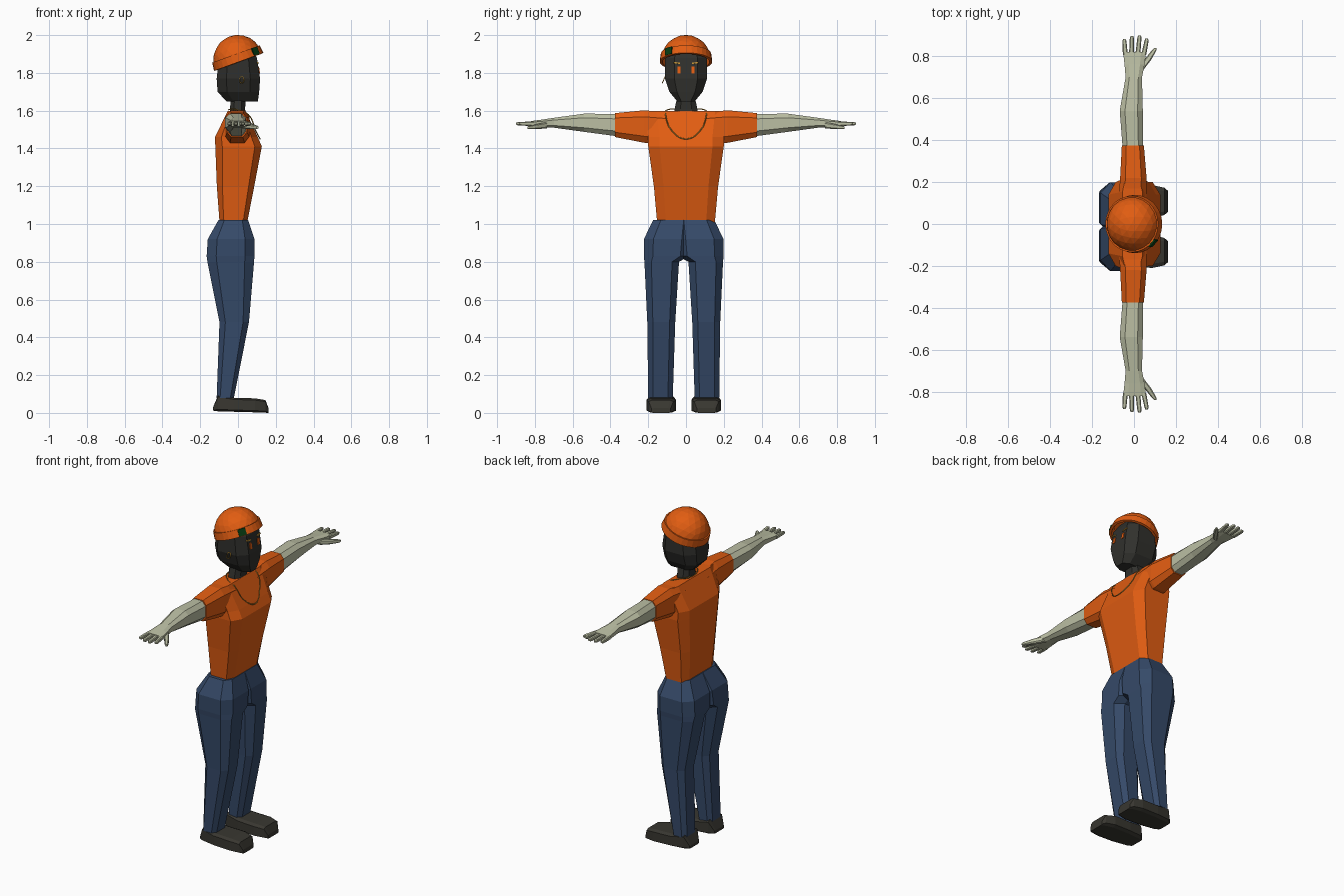
import bpy, bmesh, math
from mathutils import Matrix, Vector

cube = bpy.data.objects.get("Cube")
if cube:
    bpy.data.objects.remove(cube)


def material(name, *rgb):
    m = bpy.data.materials.new(name)
    m.use_nodes = True
    color = (*rgb, 1)
    m.diffuse_color = color
    m.node_tree.nodes["Principled BSDF"].inputs["Base Color"].default_value = color
    return m


ORANGE = material("orange cloth", 0.76, 0.11, 0.006)
DENIM = material("blue denim", 0.036, 0.068, 0.14)
PALE = material("pale skin", 0.50, 0.52, 0.37)
DARK = material("dark mask", 0.030, 0.030, 0.026)
SHOE = material("dark leather", 0.040, 0.038, 0.030)
GOLD = material("gold", 0.55, 0.30, 0.04)
GREEN = material("dark green", 0.002, 0.045, 0.006)


def finish(name, bm, mat):
    bmesh.ops.recalc_face_normals(bm, faces=bm.faces)
    mesh = bpy.data.meshes.new(name)
    bm.to_mesh(mesh)
    bm.free()
    mesh.materials.append(mat)
    ob = bpy.data.objects.new(name, mesh)
    bpy.context.collection.objects.link(ob)
    return ob


def loft(name, axis, rows, mat, c=0.3, side=1, shift=0):
    """Skin chamfered rectangles (t, u0, u1, v0, v1) stacked along an axis."""
    bm = bmesh.new()
    rings = []
    for t, u0, u1, v0, v1 in rows:
        a, b = (u1 - u0) * c / 2, (v1 - v0) * c / 2
        outline = [(u0 + a, v0), (u1 - a, v0), (u1, v0 + b), (u1, v1 - b),
                   (u1 - a, v1), (u0 + a, v1), (u0, v1 - b), (u0, v0 + b)]
        ring = []
        for u, v in outline:
            x, y, z = {"x": (t, u, v), "y": (u, t, v), "z": (u, v, t)}[axis]
            ring.append(bm.verts.new((x, y * side + shift, z)))
        rings.append(ring)
    for r, s in zip(rings, rings[1:]):
        for i in range(8):
            j = (i + 1) % 8
            bm.faces.new((r[i], r[j], s[j], s[i]))
    bm.faces.new(rings[0])
    bm.faces.new(rings[-1])
    return finish(name, bm, mat)


def plate(name, size, matrix, mat):
    bm = bmesh.new()
    bmesh.ops.create_cube(bm, size=1)
    bm.transform(matrix @ Matrix.Diagonal((*size, 1)))
    return finish(name, bm, mat)


def upright(rows):
    """Rows given as z, back, front, half width."""
    return [(z, x0, x1, -w, w) for z, x0, x1, w in rows]


# Torso, neck and head
loft("shirt_body", "z", upright([
    (1.00, -.097, .047, .152), (1.20, -.112, .086, .17), (1.41, -.12, .126, .2),
    (1.46, -.122, .105, .2), (1.597, -.055, .04, .22)]), ORANGE)
loft("neck", "z", upright([
    (1.57, -.045, .04, .065), (1.61, -.043, .038, .06), (1.68, -.035, .04, .045)]),
    DARK, .5)
loft("head", "z", upright([
    (1.648, -.06, .105, .045), (1.70, -.108, .112, .088), (1.77, -.113, .117, .112),
    (1.88, -.10, .10, .112), (1.93, -.07, .07, .075)]), DARK, .45)

# Arms, hands, legs and shoes, one set for each side
LEG_SHIFT = -0.012
for label, s in (("left", 1), ("right", -1)):
    loft(label + "_sleeve", "y", [
        (.10, -.075, .06, 1.43, 1.59), (.22, -.066, .06, 1.43, 1.602),
        (.375, -.058, .047, 1.46, 1.587)], ORANGE, .4, s)
    loft(label + "_arm", "y", [
        (.36, -.054, .043, 1.464, 1.583), (.54, -.068, .042, 1.488, 1.584),
        (.70, -.04, .038, 1.51, 1.562), (.76, -.045, .05, 1.512, 1.553),
        (.82, -.052, .058, 1.516, 1.545)], PALE, .45, s)
    fingers = (("little", -.041, -.046, .882), ("ring", -.012, -.010, .897),
               ("middle", .018, .026, .9), ("index", .046, .060, .885))
    for finger, root, tip, reach in fingers:
        loft(f"{label}_{finger}_finger", "y", [
            (.805, root - .012, root + .012, 1.518, 1.543),
            (reach - .01, tip - .01, tip + .01, 1.522, 1.54),
            (reach, tip - .006, tip + .006, 1.526, 1.536)], PALE, .4, s)
    loft(label + "_thumb", "y", [
        (.735, .015, .045, 1.507, 1.54), (.785, .05, .083, 1.502, 1.53),
        (.83, .086, .108, 1.502, 1.52), (.84, .098, .108, 1.504, 1.516)], PALE, .4, s)
    loft(label + "_trouser_leg", "z", [
        (1.02, -.104, .054, -.04, .162), (.92, -.16, .087, -.04, .211),
        (.83, -.166, .087, -.03, .211), (.80, -.162, .085, .025, .208),
        (.48, -.098, .058, .045, .193), (.08, -.113, -.022, .058, .188)],
        DENIM, .4, s, LEG_SHIFT)
    loft(label + "_shoe", "x", [
        (-.132, .075, .165, .012, .03), (-.105, .052, .185, .008, .095),
        (-.02, .042, .195, .006, .08), (.09, .04, .197, .003, .077),
        (.145, .055, .185, .001, .068), (.162, .07, .17, 0, .025)],
        SHOE, .25, s, LEG_SHIFT)
    # Face marks lie on the sloping front of the head
    tilt = Matrix.Rotation(-0.15, 4, "Y")
    plate(label + "_eye", (.008, .018, .036),
          Matrix.Translation((.110, s * .037, 1.815)) @ tilt, ORANGE)
    plate(label + "_brow", (.008, .034, .007),
          Matrix.Translation((.105, s * .048, 1.852)) @ tilt
          @ Matrix.Rotation(s * .15, 4, "X"), GOLD)

# Cap: faceted dome with a turned-up band, tipped back
cap = Matrix.Translation((0, 0, 1.87)) @ Matrix.Rotation(-0.35, 4, "Y")
bm = bmesh.new()
bmesh.ops.create_icosphere(bm, subdivisions=3, radius=.131)
bmesh.ops.bisect_plane(bm, geom=bm.verts[:] + bm.edges[:] + bm.faces[:],
                       plane_co=(0, 0, 0), plane_no=(0, 0, -1), clear_outer=True)
bm.transform(cap)
finish("cap_dome", bm, ORANGE)

bm = bmesh.new()
bmesh.ops.create_cone(bm, cap_ends=False, segments=28, radius1=.139,
                      radius2=.134, depth=.044)
bm.transform(cap @ Matrix.Translation((0, 0, .01)))
band = finish("cap_band", bm, ORANGE)
wall = band.modifiers.new("thickness", "SOLIDIFY")
wall.thickness = .014
wall.offset = -1

patch = cap @ Matrix.Rotation(math.radians(-42), 4, "Z") @ Matrix.Translation((.136, 0, .011))
plate("cap_patch", (.0095, .044, .04), patch, GREEN)


# Thin jewellery from closed curves
def wire(name, points, radius, mat):
    curve = bpy.data.curves.new(name, "CURVE")
    curve.dimensions = "3D"
    curve.bevel_depth = radius
    curve.bevel_resolution = 0
    curve.resolution_u = 5
    spline = curve.splines.new("BEZIER")
    spline.bezier_points.add(len(points) - 1)
    for bp, co in zip(spline.bezier_points, points):
        bp.co = co
        bp.handle_left_type = bp.handle_right_type = "AUTO"
    spline.use_cyclic_u = True
    curve.materials.append(mat)
    bpy.context.collection.objects.link(bpy.data.objects.new(name, curve))


half = [(.0, .1, 1.604), (.056, .108, 1.578), (.092, .078, 1.498)]
mirrored = [(x, -y, z) for x, y, z in reversed(half)]
wire("necklace", [(-.052, 0, 1.604)] + half + [(.117, 0, 1.45)] + mirrored, .003, GOLD)

hoop = [Vector((.02, -.118, 1.763)) + Vector((.011 * math.cos(a), .008 * math.sin(a),
        .018 * math.sin(a))) for a in (i * math.pi / 3 for i in range(6))]
wire("earring", hoop, .0025, GOLD)
